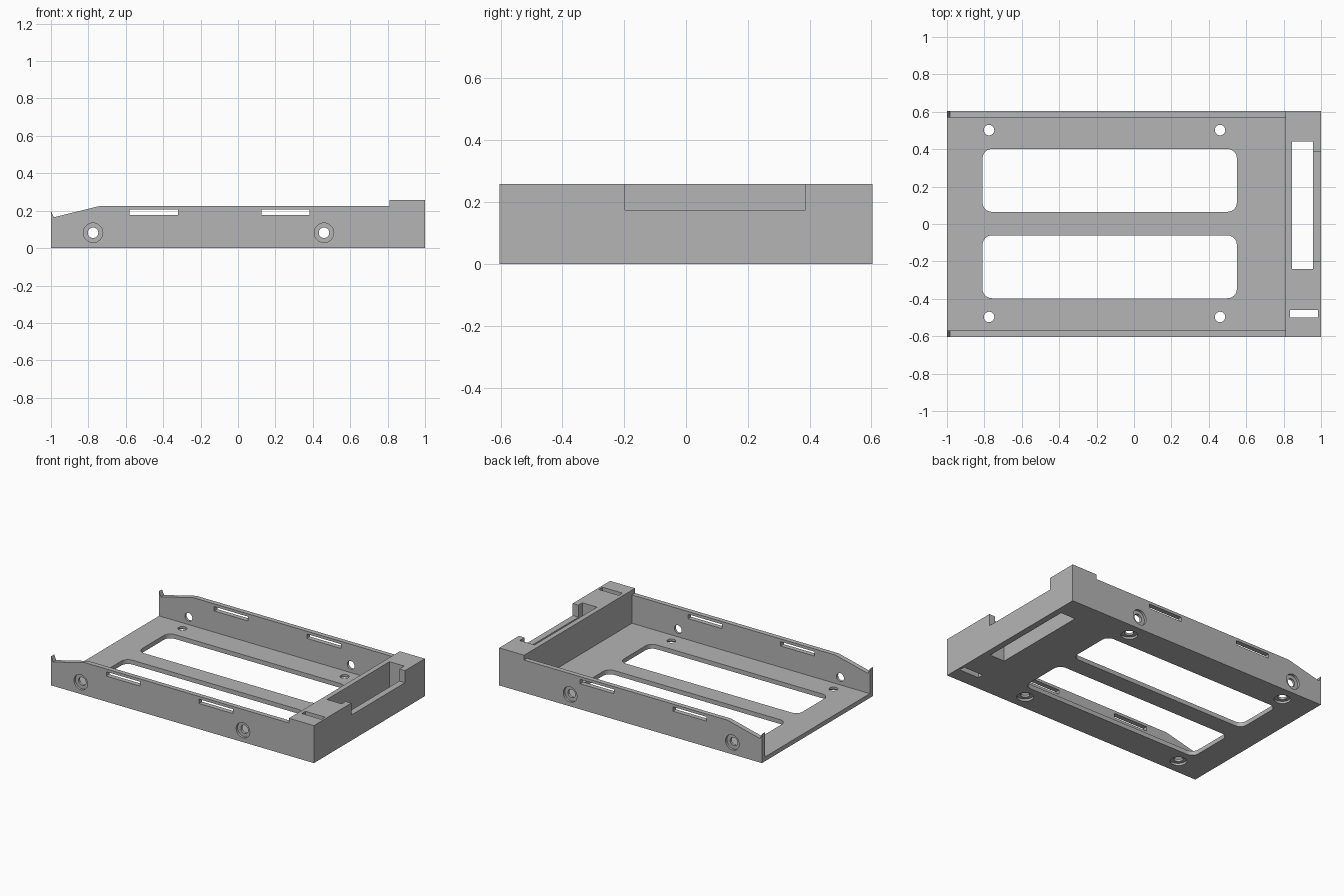
import bpy, bmesh, math
from mathutils import Vector

cube = bpy.data.objects.get("Cube")
if cube:
    bpy.data.objects.remove(cube, do_unlink=True)

grey = bpy.data.materials.new("mid_grey")
grey.use_nodes = True
grey.diffuse_color = (0.46, 0.46, 0.46, 1)
grey.node_tree.nodes["Principled BSDF"].inputs["Base Color"].default_value = (0.46, 0.46, 0.46, 1)

HALF_W, INNER_W, FLOOR_T, BLOCK_X = 0.603, 0.57, 0.03, 0.81
HOLE_X = (-0.775, 0.46)


def prism(name, points, axis, lo, hi):
    """Extrude a 2D outline along y (points are x, z) or z (points are x, y)."""
    bm = bmesh.new()
    place = (lambda a, b: (a, lo, b)) if axis == "y" else (lambda a, b: (a, b, lo))
    face = bm.faces.new([bm.verts.new(place(a, b)) for a, b in points])
    out = bmesh.ops.extrude_face_region(bm, geom=[face])
    step = Vector((0, hi - lo, 0)) if axis == "y" else Vector((0, 0, hi - lo))
    bmesh.ops.translate(bm, vec=step, verts=[v for v in out["geom"] if isinstance(v, bmesh.types.BMVert)])
    bmesh.ops.recalc_face_normals(bm, faces=bm.faces)
    mesh = bpy.data.meshes.new(name)
    bm.to_mesh(mesh)
    bm.free()
    mesh.materials.append(grey)
    obj = bpy.data.objects.new(name, mesh)
    bpy.context.collection.objects.link(obj)
    return obj


def rect(a0, a1, b0, b1):
    return [(a0, b0), (a1, b0), (a1, b1), (a0, b1)]


def circle(a, b, r, n=32):
    return [(a + r * math.cos(math.tau * i / n), b + r * math.sin(math.tau * i / n)) for i in range(n)]


def round_rect(a0, a1, b0, b1, r, n=6):
    corners = [(a1 - r, b1 - r), (a0 + r, b1 - r), (a0 + r, b0 + r), (a1 - r, b0 + r)]
    return [(a + r * math.cos((q + i / n) * math.pi / 2), b + r * math.sin((q + i / n) * math.pi / 2))
            for q, (a, b) in enumerate(corners) for i in range(n + 1)]


def cut(obj, cutters):
    """Subtract each (outline, axis, lo, hi) from the object and bake the result."""
    helpers = []
    for outline, axis, lo, hi in cutters:
        helper = prism("cutter", outline, axis, lo, hi)
        helper.hide_render = True
        helpers.append(helper)
        mod = obj.modifiers.new("cut", "BOOLEAN")
        mod.operation, mod.solver, mod.object = "DIFFERENCE", "EXACT", helper
    depsgraph = bpy.context.evaluated_depsgraph_get()
    baked = bpy.data.meshes.new_from_object(obj.evaluated_get(depsgraph))
    obj.modifiers.clear()
    obj.data = baked
    for helper in helpers:
        bpy.data.objects.remove(helper, do_unlink=True)
    bpy.ops.object.select_all(action="DESELECT")
    bpy.context.view_layer.objects.active = obj
    obj.select_set(True)
    bpy.ops.object.shade_smooth_by_angle(angle=math.radians(30))


# Floor with two large windows and four counterbored screw holes
floor = prism("floor", rect(-1, BLOCK_X, -INNER_W, INNER_W), "z", 0, FLOOR_T)
floor_cuts = [(round_rect(-0.81, 0.55, y, y + 0.336, 0.05), "z", -0.1, 0.1) for y in (-0.397, 0.065)]
for x in HOLE_X:
    for y in (-0.497, 0.502):
        floor_cuts.append((circle(x, y, 0.028), "z", -0.1, 0.1))
        floor_cuts.append((circle(x, y, 0.052), "z", -0.1, 0.015))
cut(floor, floor_cuts)

# Side walls with a hooked tip, vent slots and counterbored screw holes
wall_outline = [(-1, 0), (BLOCK_X, 0), (BLOCK_X, 0.225), (-0.74, 0.225),
                (-0.985, 0.165), (-0.992, 0.18), (-1, 0.2)]
for name, side in (("front_wall", -1), ("back_wall", 1)):
    lo, hi = sorted((side * INNER_W, side * HALF_W))
    wall = prism(name, wall_outline, "y", lo, hi)
    wall_cuts = [(rect(x, x + 0.258, 0.176, 0.206), "y", lo - 0.1, hi + 0.1) for x in (-0.58, 0.125)]
    bore = sorted((side * (HALF_W - 0.016), side * (HALF_W + 0.1)))
    for x in HOLE_X:
        wall_cuts.append((circle(x, 0.082, 0.028), "y", lo - 0.1, hi + 0.1))
        wall_cuts.append((circle(x, 0.082, 0.052), "y", *bore))
    cut(wall, wall_cuts)

# End block with a deep pocket, a notch in its outer face and a narrow slot
block = prism("end_block", rect(BLOCK_X, 1, -HALF_W, HALF_W), "z", 0, 0.258)
cut(block, [
    (rect(0.845, 0.957, -0.24, 0.44), "z", -0.1, 0.4),
    (rect(0.9, 1.1, -0.197, 0.387), "z", 0.175, 0.4),
    (rect(0.835, 0.985, -0.5, -0.46), "z", -0.1, 0.4),
])
